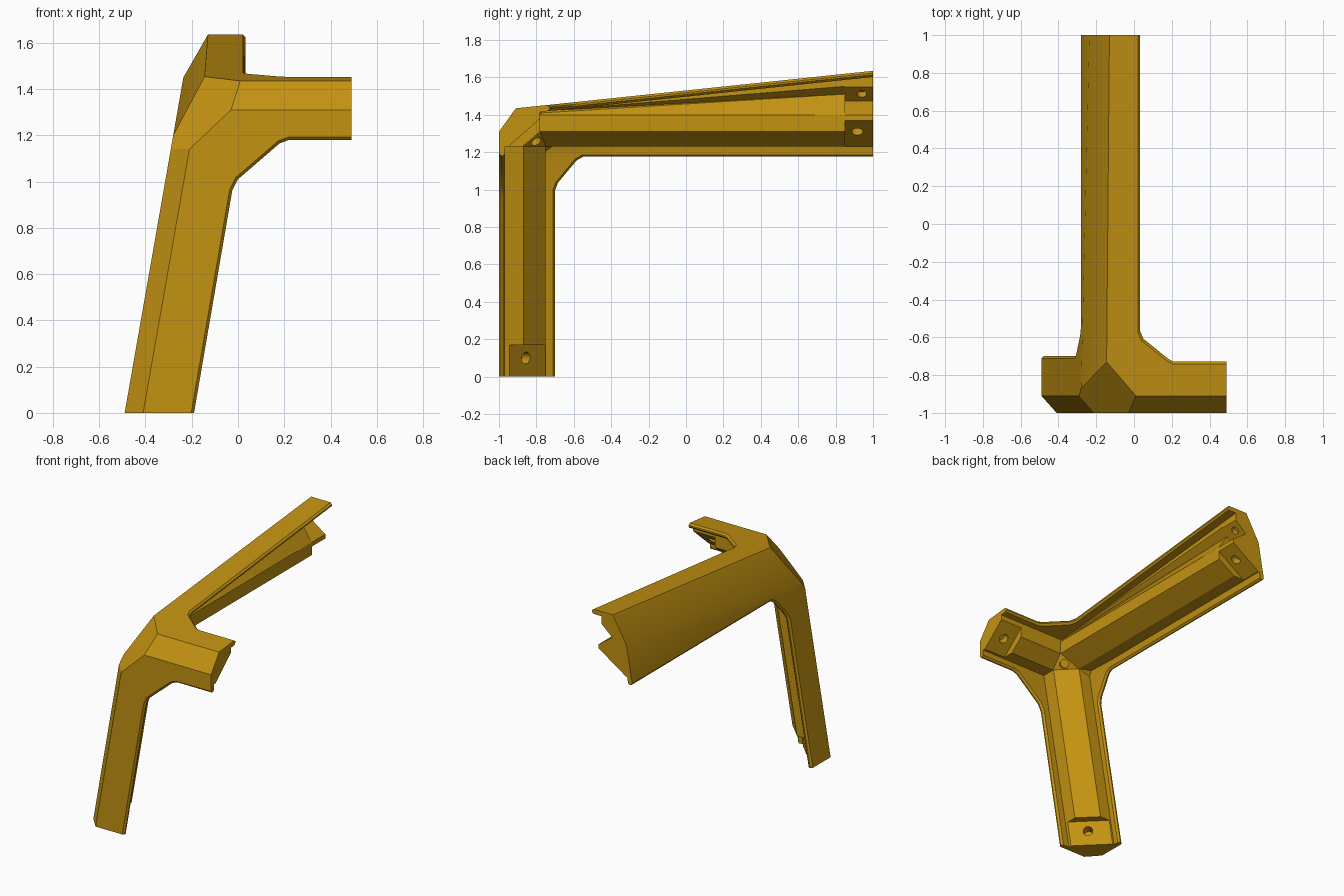
import bpy, bmesh, math
from mathutils import Vector

if "Cube" in bpy.data.objects:
    bpy.data.objects.remove(bpy.data.objects["Cube"])

mat = bpy.data.materials.new("ochre")
mat.diffuse_color = (0.55, 0.29, 0.006, 1)
mat.use_nodes = True
mat.node_tree.nodes["Principled BSDF"].inputs["Base Color"].default_value = mat.diffuse_color


def finish(name, bm):
    me = bpy.data.meshes.new(name)
    bm.to_mesh(me)
    bm.free()
    me.materials.append(mat)
    ob = bpy.data.objects.new(name, me)
    bpy.context.collection.objects.link(ob)
    return ob


def activate(ob):
    bpy.ops.object.select_all(action='DESELECT')
    ob.select_set(True)
    bpy.context.view_layer.objects.active = ob


def apply_all(ob):
    activate(ob)
    for m in list(ob.modifiers):
        bpy.ops.object.modifier_apply(modifier=m.name)


def left_x(z):
    return -0.49 + 0.175 * z


def top_z(y):
    return 1.435 + 0.105 * (y + 0.91)


# Outer shell: three plates joined by chamfers and a corner facet
def top(x, y):
    return (x, y, top_z(y))


def front(x, z):
    return (x, -1, z)


def left(y, z):
    return (left_x(z), y, z)


p1, p2, p2b = top(-0.145, -0.73), left(-0.87, 1.2), left(-0.91, 1.14)
p3, p4, p5 = front(-0.21, 1.14), front(-0.03, 1.31), top(0.01, -0.91)
leg_a, leg_b = left(-0.91, 0), front(-0.41, 0)
side_a, side_b = front(0.49, 1.31), top(0.49, -0.91)
back_a, back_b = top(-0.13, 1), left(1, 1.45)
top_rim = [top(*c) for c in [(0.49, -0.73), (0.21, -0.73), (0.18, -0.715),
                             (0.05, -0.61), (0.033, -0.57), (0.033, 1)]]
front_rim = [front(*c) for c in [(0.49, 1.18), (0.22, 1.18), (0.18, 1.165),
                                 (0.0, 1.01), (-0.025, 0.96), (-0.19, 0)]]
left_rim = [left(*c) for c in [(-0.70, 0), (-0.70, 1.0), (-0.685, 1.04),
                               (-0.585, 1.16), (-0.55, 1.18), (1, 1.18)]]
bm = bmesh.new()
cache = {}


def vert(p):
    key = tuple(round(c, 4) for c in p)
    if key not in cache:
        cache[key] = bm.verts.new(p)
    return cache[key]


faces = [[p1, p5, side_b] + top_rim + [back_a],
         [p3, p4, side_a] + front_rim + [leg_b],
         [p2, p2b, leg_a] + left_rim + [back_b],
         [p2b, p3, leg_b, leg_a],
         [p4, p5, side_b, side_a],
         [p1, p2, back_b, back_a],
         [p1, p2, p2b, p3, p4, p5]]
for f in faces:
    bm.faces.new([vert(p) for p in f])
bmesh.ops.recalc_face_normals(bm, faces=bm.faces[:])
bm.faces.ensure_lookup_table()
if bm.faces[0].normal.z < 0:
    bmesh.ops.reverse_faces(bm, faces=bm.faces[:])
# mark the free rims for a small bevel
layer = bm.edges.layers.float.new("bevel_weight_edge")
for rim in (top_rim, front_rim, left_rim):
    for a, b in zip(rim, rim[1:]):
        bm.edges.get((vert(a), vert(b)))[layer] = 1.0
shell = finish("outer_shell", bm)
sol = shell.modifiers.new("thickness", 'SOLIDIFY')
sol.thickness = 0.033
sol.offset = -1
sol.use_even_offset = True
bev = shell.modifiers.new("rim", 'BEVEL')
bev.limit_method = 'WEIGHT'
bev.width = 0.012
bev.segments = 1
apply_all(shell)
# square off the three arm ends
for v in shell.data.vertices:
    if v.co.z < 0.02:
        v.co.z = 0
    if v.co.y > 0.98:
        v.co.y = 1
    if v.co.x > 0.475:
        v.co.x = 0.49


# Inner ribs: lofted sections with a recessed screw seat at the end
def loft(name, rings):
    b = bmesh.new()
    vs = [[b.verts.new(p) for p in r] for r in rings]
    n = len(rings[0])
    for r, s in zip(vs, vs[1:]):
        for i in range(n):
            j = (i + 1) % n
            quad = [r[i], r[j], s[j], s[i]]
            if (r[i].co - s[i].co).length < 1e-6 and (r[j].co - s[j].co).length < 1e-6:
                continue
            b.faces.new(quad)
    b.faces.new(vs[0])
    b.faces.new(vs[-1])
    bmesh.ops.remove_doubles(b, verts=b.verts[:], dist=1e-5)
    bmesh.ops.triangulate(b, faces=b.faces[:])
    bmesh.ops.recalc_face_normals(b, faces=b.faces[:])
    return finish(name, b)


def leg_ring(sec, zs):
    return [(left_x(z) + x, y, z) for (x, y), z in zip(sec, zs)]


leg_sec = [(0.02, -0.75), (0.12, -0.75), (0.24, -0.87),
           (0.24, -0.98), (0.09, -0.98), (0.02, -0.90)]
leg_cut = leg_sec[:]
leg_cut[1:3] = [(0.045, -0.75), (0.24, -0.945)]
leg_start = leg_ring(leg_sec, [1.23] * 4 + [1.1] * 2)
leg = loft("leg_rib", [leg_start, leg_ring(leg_sec, [0.17] * 6),
                       leg_ring(leg_cut, [0.17] * 6), leg_ring(leg_cut, [0.0] * 6)])


def side_ring(sec, xs):
    return [(x, y, z) for (y, z), x in zip(sec, xs)]


side_sec = [(-0.98, 1.23), (-0.875, 1.23), (-0.78, 1.31),
            (-0.78, 1.43), (-0.90, 1.415), (-0.98, 1.30)]
side_cut = side_sec[:]
side_cut[1:3] = [(-0.95, 1.23), (-0.78, 1.38)]
side_start = side_ring(side_sec, [-0.035, -0.035, -0.02, -0.02, 0.02, 0.02])
side = loft("side_rib", [side_start, side_ring(side_sec, [0.32] * 6),
                         side_ring(side_cut, [0.32] * 6), side_ring(side_cut, [0.49] * 6)])

near = [(-0.255, 1.23), (-0.155, 1.23), (-0.02, 1.31), (-0.02, 1.40), (-0.03, 1.41),
        (-0.03, 1.42), (-0.03, 1.435), (-0.13, 1.43), (-0.25, 1.236)]
far = [(-0.255, 1.23), (-0.15, 1.23), (-0.02, 1.31), (-0.02, 1.40), (-0.10, 1.52),
       (-0.04, 1.565), (-0.04, 1.615), (-0.125, 1.605), (-0.215, 1.44)]
back_ys = [-0.75, -0.75] + [-0.78] * 5 + [-0.70] * 2
back_start = [(x, y, z) for (x, z), y in zip(near, back_ys)]
t = (0.85 + 0.75) / 1.75
mid = [(a[0] + (b[0] - a[0]) * t, a[1] + (b[1] - a[1]) * t) for a, b in zip(near, far)]


def seat(sec):
    s = sec[:]
    s[1:3] = [(-0.23, 1.23), (-0.02, 1.37)]
    s[4:6] = [(-0.125, 1.475), (-0.04, 1.55)]
    return s


back = loft("back_rib", [back_start] + [[(x, y, z) for x, z in s] for s, y in
                                        [(mid, 0.85), (seat(mid), 0.85), (seat(far), 1.0)]])

# Corner block where the ribs meet
b = bmesh.new()
for p in leg_start + side_start + back_start:
    b.verts.new(p)
bmesh.ops.remove_doubles(b, verts=b.verts[:], dist=1e-3)
res = bmesh.ops.convex_hull(b, input=b.verts[:])
junk = {g for g in res["geom_interior"] + res["geom_unused"] if isinstance(g, bmesh.types.BMVert)}
bmesh.ops.delete(b, geom=list(junk), context='VERTS')
bmesh.ops.recalc_face_normals(b, faces=b.faces[:])
hub = finish("corner_block", b)


# Screw holes
def hole(ob, centre, axis, radius=0.032, depth=0.05, sides=16):
    b = bmesh.new()
    bmesh.ops.create_cone(b, cap_ends=True, segments=sides, radius1=radius,
                          radius2=radius, depth=depth * 2)
    cut = finish("hole_cutter", b)
    cut.hide_render = True
    cut.location = centre
    cut.rotation_euler = Vector(axis).to_track_quat('Z', 'Y').to_euler()
    bpy.context.view_layer.update()
    m = ob.modifiers.new("hole", 'BOOLEAN')
    m.object = cut
    m.operation = 'DIFFERENCE'
    m.solver = 'EXACT'
    apply_all(ob)
    bpy.data.objects.remove(cut)


hole(leg, (-0.33, -0.865, 0.10), (1, 1, 0))
hole(side, (0.40, -0.865, 1.305), (0, 0.15, -0.17))
hole(back, (-0.11, 0.915, 1.31), (0.14, 0, -0.21))
hole(back, (-0.083, 0.94, 1.512), (0.08, 0, -0.09), 0.026, 0.035)
hole(hub, (-0.07, -0.80, 1.257), (1, 1, -1), 0.03, 0.04)

for ob in (shell, leg, side, back, hub):
    activate(ob)
    bpy.ops.object.shade_smooth_by_angle(angle=math.radians(28))
